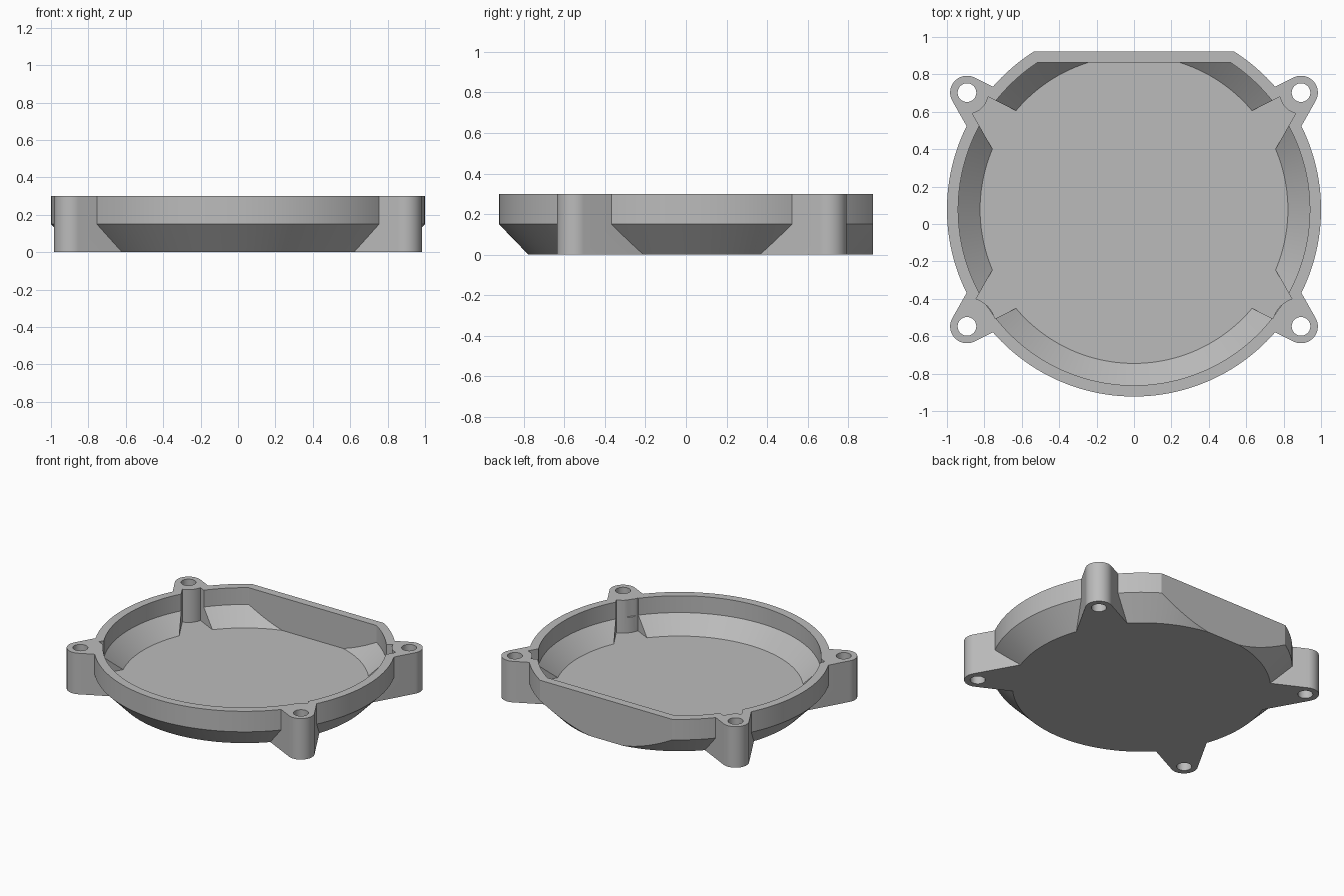
import bpy
import bmesh
from math import sin, cos, radians, sqrt, atan2, pi
from mathutils import Vector

if "Cube" in bpy.data.objects:
    bpy.data.objects.remove(bpy.data.objects["Cube"], do_unlink=True)

HEIGHT, FLOOR, WALL = 0.30, 0.06, 0.06
CENTRE_Y, FLAT_Y = 0.0775, 0.9225
LUG = Vector((0.893, 0.625))          # lug centre relative to the dish centre
LUG_R, HOLE_R = 0.09, 0.05
EDGE_ANGLES = (radians(26.5), radians(60.5))

grey = bpy.data.materials.new("plain grey")
grey.use_nodes = True
colour = (0.5, 0.5, 0.5, 1)
grey.diffuse_color = colour
grey.node_tree.nodes["Principled BSDF"].inputs["Base Color"].default_value = colour


def make_object(name, bm):
    bmesh.ops.recalc_face_normals(bm, faces=bm.faces)
    mesh = bpy.data.meshes.new(name)
    bm.to_mesh(mesh)
    bm.free()
    mesh.materials.append(grey)
    obj = bpy.data.objects.new(name, mesh)
    bpy.context.collection.objects.link(obj)
    return obj


def dish(name, rings, flat_y, steps=160):
    """Stack of (radius, z) rings, capped, with the back sliced flat."""
    bm = bmesh.new()
    loops = [[bm.verts.new((r * cos(2 * pi * i / steps),
                            CENTRE_Y + r * sin(2 * pi * i / steps), z))
              for i in range(steps)] for r, z in rings]
    for low, high in zip(loops, loops[1:]):
        for i in range(steps):
            j = (i + 1) % steps
            bm.faces.new((low[i], low[j], high[j], high[i]))
    bm.faces.new(loops[0])
    bm.faces.new(loops[-1])
    cut = bmesh.ops.bisect_plane(bm, geom=bm.verts[:] + bm.edges[:] + bm.faces[:],
                                 plane_co=(0, flat_y, 0), plane_no=(0, 1, 0),
                                 clear_outer=True)
    edges = [e for e in cut["geom_cut"] if isinstance(e, bmesh.types.BMEdge)]
    bmesh.ops.contextual_create(bm, geom=edges)
    return make_object(name, bm)


def prism(name, outline, z0, z1, sx, sy):
    """Upright prism from an outline, mirrored into one corner."""
    bm = bmesh.new()
    face = bm.faces.new([bm.verts.new((sx * p.x, CENTRE_Y + sy * p.y, z0)) for p in outline])
    out = bmesh.ops.extrude_face_region(bm, geom=[face])
    top = [v for v in out["geom"] if isinstance(v, bmesh.types.BMVert)]
    bmesh.ops.translate(bm, verts=top, vec=(0, 0, z1 - z0))
    return make_object(name, bm)


def arc(radius, a0, a1, steps):
    return [LUG + radius * Vector((cos(a0 + (a1 - a0) * i / steps),
                                   sin(a0 + (a1 - a0) * i / steps)))
            for i in range(steps + 1)]


def edge_point(side, offset, back):
    """Point on a flank of the lug: offset sideways, then back towards the dish."""
    a = EDGE_ANGLES[side]
    normal = Vector((-sin(a), cos(a))) * (1 if side == 0 else -1)
    return LUG + offset * normal - back * Vector((cos(a), sin(a)))


def lug_outline():
    return (arc(LUG_R, EDGE_ANGLES[1] - pi / 2, EDGE_ANGLES[0] + pi / 2, 24)
            + [edge_point(0, LUG_R, 0.42), edge_point(1, LUG_R, 0.42)])


def pocket_outline(post_r):
    inset = LUG_R - WALL
    back = sqrt(post_r ** 2 - inset ** 2)
    ends = [edge_point(s, inset, back) - LUG for s in (0, 1)]
    a0, a1 = [atan2(p.y, p.x) % (2 * pi) for p in ends]
    return arc(post_r, a0, a1, 12) + [edge_point(1, inset, 0.45), edge_point(0, inset, 0.45)]


def combine(target, tool, operation):
    mod = target.modifiers.new(operation, "BOOLEAN")
    mod.operation, mod.solver, mod.object = operation, "EXACT", tool
    bpy.context.view_layer.objects.active = target
    bpy.ops.object.modifier_apply(modifier=mod.name)
    bpy.data.objects.remove(tool, do_unlink=True)


# Dish shell with chamfered underside, and the matching cavity
body = dish("housing_cover", [(0.855, 0), (1, 0.15), (1, HEIGHT)], FLAT_Y)
cavity = dish("cavity", [(0.823, FLOOR), (0.94, 0.177), (0.94, HEIGHT + 0.1)], FLAT_Y - WALL)
corners = [(sx, sy) for sx in (1, -1) for sy in (1, -1)]

# Four flared mounting lugs
for sx, sy in corners:
    combine(body, prism("lug", lug_outline(), 0, HEIGHT, sx, sy), "UNION")
combine(body, cavity, "DIFFERENCE")

# Pockets reaching into the lugs, and the screw holes
for sx, sy in corners:
    post_r = 0.115 if sy > 0 else 0.155
    combine(body, prism("pocket", pocket_outline(post_r), FLOOR, HEIGHT + 0.1, sx, sy), "DIFFERENCE")
    hole = arc(HOLE_R, 0, 2 * pi, 32)[:-1]
    combine(body, prism("hole", hole, -0.1, HEIGHT + 0.1, sx, sy), "DIFFERENCE")

# Smooth round walls, crisp edges
bpy.ops.object.select_all(action="DESELECT")
body.select_set(True)
bpy.context.view_layer.objects.active = body
bpy.ops.object.shade_smooth_by_angle(angle=radians(25))
